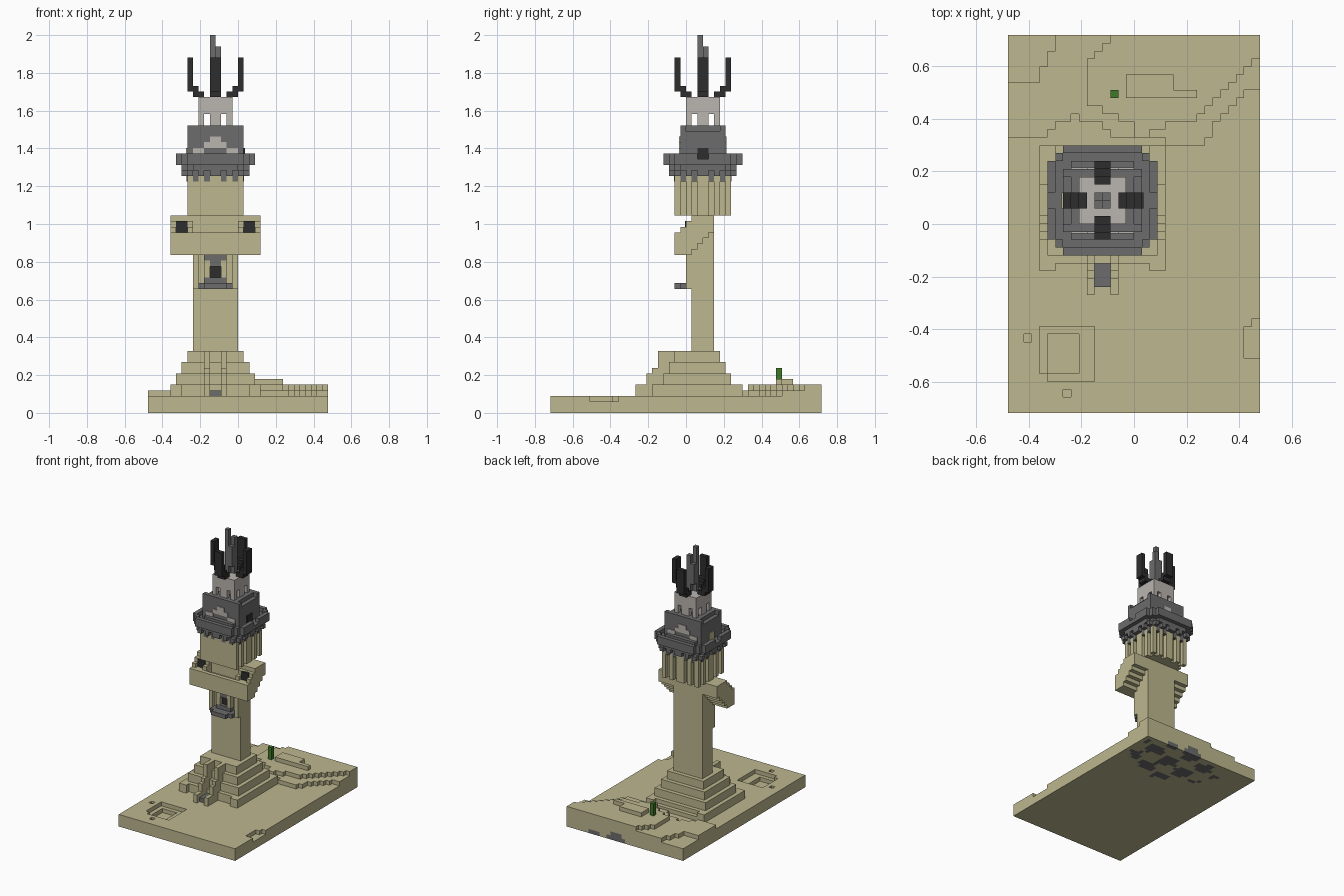
import bpy, bmesh, math

if "Cube" in bpy.data.objects:
    bpy.data.objects.remove(bpy.data.objects["Cube"])

V = 2 / 67            # block size
CX, CY = 12, 27       # tower axis in block units


def material(name, r, g, b):
    m = bpy.data.materials.new(name)
    m.use_nodes = True
    m.diffuse_color = (r, g, b, 1)
    bsdf = m.node_tree.nodes["Principled BSDF"]
    bsdf.inputs["Base Color"].default_value = (r, g, b, 1)
    bsdf.inputs["Roughness"].default_value = 0.9
    return m


SAND = material("sandstone", 0.51, 0.475, 0.275)
GRAY = material("gray_stone", 0.15, 0.15, 0.15)
DARK = material("charcoal", 0.027, 0.027, 0.027)
PALE = material("pale_stone", 0.49, 0.46, 0.43)
GREEN = material("cactus_green", 0.05, 0.19, 0.02)


def part(name, mat, boxes):
    """One object from boxes (x0, x1, y0, y1, z0, z1) in block units."""
    bm = bmesh.new()
    for x0, x1, y0, y1, z0, z1 in boxes:
        vs = bmesh.ops.create_cube(bm, size=1)["verts"]
        for v in vs:
            v.co = (((x0 + x1) / 2 + v.co.x * (x1 - x0) - 16) * V,
                    ((y0 + y1) / 2 + v.co.y * (y1 - y0) - 24) * V,
                    ((z0 + z1) / 2 + v.co.z * (z1 - z0)) * V)
    me = bpy.data.meshes.new(name)
    bm.to_mesh(me)
    bm.free()
    me.materials.append(mat)
    ob = bpy.data.objects.new(name, me)
    bpy.context.collection.objects.link(ob)
    return ob


def spin(boxes, turns=(0, 1, 2, 3)):
    """Quarter-turn copies about the tower axis; turn 0 is the -x side."""
    out = []
    for t in turns:
        for x0, x1, y0, y1, z0, z1 in boxes:
            a, b, c, d = x0 - CX, x1 - CX, y0 - CY, y1 - CY
            for _ in range(t):
                a, b, c, d = -d, -c, a, b
            out.append((a + CX, b + CX, c + CY, d + CY, z0, z1))
    return out


def mirror(boxes):
    """Boxes plus their reflection across the tower's middle."""
    return boxes + [(2 * CX - b[1], 2 * CX - b[0]) + tuple(b[2:]) for b in boxes]


def octagon(r, z0, z1, cut=2):
    return [(CX - r + c, CX + r - c, CY - r + cut - c, CY + r - cut + c, z0, z1)
            for c in range(cut + 1)]


# Terrain: height steps by block column
MID = [35] * 5 + [36, 37, 37, 38, 37, 37, 37, 36, 35, 35, 35, 35, 35, 35, 35] \
    + [34] * 5 + [35, 37, 38, 39, 40, 41, 41]
HIGH = [39, 39, 38, 38, 37, 37, 35, 35, 36, 36] + [37] * 4 + list(range(38, 46))


def height(i, j):
    if 15 <= i < 24 and 45 - 6 < j < 43 and not (i > 20 and j > 40):
        return 6
    if i >= 10 and j >= HIGH[i - 10] and j - 44 <= i - 10:
        return 5
    if j >= MID[i] and not (i < 7 and j >= 42 + max(0, 2 * (i - 3))):
        return 4
    if 5 <= i < 9 and 5 <= j < 10:
        return 1
    if (4 <= i < 11 and 4 <= j < 11 and i + j > 8) or (i, j) in ((2, 9), (7, 2)):
        return 2
    if i >= 30 and 7 <= j < 11 + (i > 30):
        return 2
    return 3


def rock(i, j):
    """Depth of exposed gray rock under the ground."""
    d = ((i - 19) / 12) ** 2 + ((j - 43) / 9) ** 2
    n = math.sin(i * 0.9 + j * 0.5) + math.cos(j * 1.1 - i * 0.4)
    if d > 1 or n < 0.3 * d:
        return 0
    return 2 if n > 0.9 else 1


sand_boxes, rock_boxes = [], []
for i in range(32):
    start = 0
    for j in range(1, 49):
        key = (height(i, start), rock(i, start))
        if j == 48 or (height(i, j), rock(i, j)) != key:
            h, g = key
            sand_boxes.append((i, i + 1, start, j, g, h))
            if g:
                rock_boxes.append((i, i + 1, start, j, 0, g))
            start = j
part("ground", SAND, sand_boxes)
part("buried_rock", GRAY, rock_boxes)
part("cactus", GREEN, [(13, 14, 40, 41, 5, 8)])

# Stepped plinth with corner posts and entrance walls
plinth = [(4 + s, 20 - s, 19 + s, 33 - s, 3, 5 + 2 * s) for s in range(4)]
plinth += mirror([(4, 6, 18, 20, 3, 5), (4, 6, 32, 34, 3, 5)])
plinth += [(5, 19, 33, 34, 3, 4)]
for y, z in ((15, 5), (17, 7), (18, 8), (19, 11)):
    plinth += mirror([(10, 11, y, 23, 3, z)])
part("plinth", SAND, plinth)
part("entrance_floor", GRAY, [(11, 13, 16, 20, 3, 4)])

# Lower shaft
part("lower_shaft", SAND, [(8, 16, 25, 29, 11, 35)])

# Niche with balcony on the front
part("balcony", GRAY, [(9, 15, 23, 25, 22, 23), (10, 14, 22, 23, 22, 23),
                       (10, 14, 24, 25, 23, 24)])
part("niche_posts", SAND, mirror([(10, 11, 24, 25, 24, 27), (8, 9, 24, 25, 22, 28)]))
part("niche_arch", GRAY, [(10, 14, 24, 25, 27, 28), (11, 13, 24, 25, 26, 27)])
part("niche_opening", DARK, [(11, 13, 24.8, 25.1, 24, 26)])

# Cross gallery with stepped underside wings
gallery = [(4, 20, 22, 23, 28, 32), (4, 20, 23, 25, 28, 31)]
gallery += mirror([(4, 8, 23, 24, 31, 32), (4, 5, 23, 24, 32, 33),
                   (7, 8, 23, 24, 32, 33), (4, 8, 24, 25, 31, 34)])
for s in range(4):
    gallery += mirror([(4, 8, 25 + s, 26 + s, 29 + s, 35)])
part("gallery", SAND, gallery)
part("gallery_windows", DARK, mirror([(5, 7, 23.8, 24.5, 32, 34)]))

# Upper shaft, flat in front and ribbed on the other sides
upper = [(8, 16, 22, 31, 35, 44)]
ribs = [(7, 8, y, y + w, 35, 43) for y, w in
        ((22, 1), (24, 1), (26, 2), (29, 1), (31, 1))]
upper += spin(ribs, (0, 2, 3))
part("upper_shaft", SAND, upper)

# Crown: corbels, platform and parapet
corbels = spin([(6, 7, y, y + 1, 42, 43) for y in (22, 24, 26, 27, 29, 31)]
               + [(6.9, 7.9, y, y + 1, 41, 43) for y in (23, 25, 28, 30)])
part("corbels", GRAY, corbels)
part("platform", GRAY, octagon(6, 43, 44) + octagon(7, 44, 45))
parapet = spin([(5, 6, 22, 26, 45, 46), (5, 6, 28, 32, 45, 46), (6, 7, 21, 22, 45, 46)])
parapet += spin([(5, 6, 26, 28, 45, 46)], (1, 3))
part("parapet", GRAY, parapet)

# Bell room with doors and pale arches
part("bell_room", GRAY, [(7, 17, 23, 31, 45, 50), (8, 16, 22, 32, 45, 46),
                         (7, 17, 23, 24, 50, 51), (7, 17, 30, 31, 50, 51),
                         (8, 16, 24, 30, 50, 51)])
part("east_door", DARK, [(16.9, 17.2, 26, 28, 45, 47)])
part("west_door", SAND, [(6.8, 7.1, 26, 28, 45, 47)])
arch = mirror([(8, 10, 22.8, 23.1, 46, 47)])
arch += [(10, 14, 22.8, 23.1, 47, 48), (11, 13, 22.8, 23.1, 48, 49)]
part("pale_arches", PALE, arch + spin(arch, (2,)))

# Lantern with open slots
SLOTS = ((-3, -2), (-1, 1), (2, 3))
lantern = [(CX + a, CX + b, CY + c, CY + d, 51, 53) for a, b in SLOTS for c, d in SLOTS]
lantern += [(9, 15, 24, 30, 53, 56)]
part("lantern", PALE, lantern)

# Four horns around a spire
part("horns", DARK, spin([(8, 10, 26, 28, 56, 57), (7, 9, 26, 28, 57, 58),
                          (7, 8, 26, 28, 57, 63)]))
part("spire", GRAY, [(11, 12, 26, 27, 56, 67), (12, 13, 27, 28, 56, 65),
                     (11, 12, 27, 28, 58, 63), (12, 13, 26, 27, 58, 63)])
